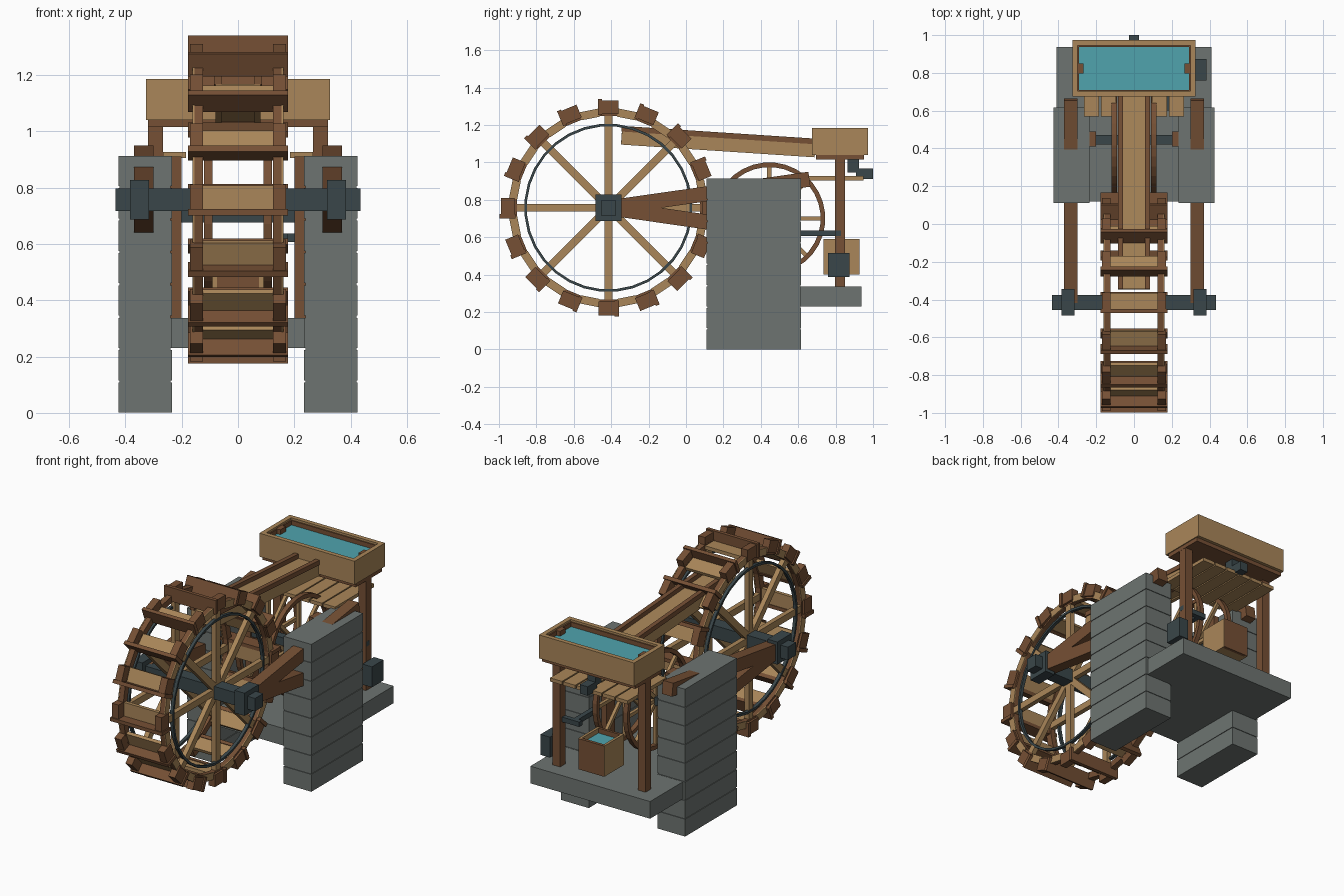
import bpy, bmesh, math
from mathutils import Matrix, Vector

cube = bpy.data.objects.get("Cube")
if cube:
    bpy.data.objects.remove(cube)


def material(name, rgb):
    m = bpy.data.materials.new(name)
    m.use_nodes = True
    m.diffuse_color = (*rgb, 1)
    bsdf = next(n for n in m.node_tree.nodes if n.type == 'BSDF_PRINCIPLED')
    bsdf.inputs["Base Color"].default_value = (*rgb, 1)
    bsdf.inputs["Roughness"].default_value = 0.9
    return m


TAN = material("light wood", (0.40, 0.24, 0.10))
BROWN = material("brown wood", (0.18, 0.08, 0.035))
METAL = material("dark metal", (0.042, 0.062, 0.068))
STONE = material("grey stone", (0.155, 0.175, 0.165))
WATER = material("water", (0.08, 0.37, 0.42))


def finish(name, bm, mat):
    bmesh.ops.recalc_face_normals(bm, faces=bm.faces[:])
    me = bpy.data.meshes.new(name)
    bm.to_mesh(me)
    bm.free()
    me.materials.append(mat)
    ob = bpy.data.objects.new(name, me)
    bpy.context.scene.collection.objects.link(ob)
    return ob


def add_box(bm, centre, size, angle=0):
    """Box turned about the x axis."""
    m = (Matrix.Translation(centre) @ Matrix.Rotation(angle, 4, 'X')
         @ Matrix.Diagonal((*size, 1)))
    bmesh.ops.create_cube(bm, size=1, matrix=m)


def boxes(name, mat, *specs):
    bm = bmesh.new()
    for s in specs:
        add_box(bm, *s)
    return finish(name, bm, mat)


def span(name, mat, x, y, z):
    """Box given by its limits."""
    lim = (x, y, z)
    return boxes(name, mat, ([sum(l) / 2 for l in lim], [l[1] - l[0] for l in lim]))


def beam(name, mat, x, width, start, end, height):
    """Sloping beam in the yz plane from start to end."""
    (y0, z0), (y1, z1) = start, end
    return boxes(name, mat, ((x, (y0 + y1) / 2, (z0 + z1) / 2),
                             (width, math.hypot(y1 - y0, z1 - z0), height),
                             math.atan2(z1 - z0, y1 - y0)))


def ring(name, mat, x, hub, r0, r1, width, n):
    """Flat ring round the x axis."""
    bm = bmesh.new()
    loops = []
    for i in range(n):
        a = 2 * math.pi * (i + 0.5) / n
        d = Vector((0, math.cos(a), math.sin(a)))
        loops.append([bm.verts.new(Vector((x + s * width / 2, *hub)) + d * r)
                      for s, r in ((-1, r0), (1, r0), (1, r1), (-1, r1))])
    for i in range(n):
        p, q = loops[i], loops[(i + 1) % n]
        for k in range(4):
            j = (k + 1) % 4
            bm.faces.new((p[k], p[j], q[j], q[k]))
    return finish(name, bm, mat)


def radial(hub, n, x, r, size, t=0, offset=0):
    """Box specs repeated round a hub, t is the shift along the tangent."""
    out = []
    for i in range(n):
        a = 2 * math.pi * (i + offset) / n
        c, s = math.cos(a), math.sin(a)
        out.append(((x, hub[0] + r * c - t * s, hub[1] + r * s + t * c), size, a))
    return out


SIDES = (("left", 1), ("right", -1))

# Water wheel
HUB = (-0.415, 0.757)
for side, s in SIDES:
    x = s * 0.14
    ring(side + "_wheel_rim", BROWN, x, HUB, 0.492, 0.532, 0.032, 32)
    boxes(side + "_rim_plates", TAN,
          *radial(HUB, 16, s * 0.158, 0.509, (0.006, 0.044, 0.10), offset=0.5))
    boxes(side + "_bucket_ends", BROWN,
          *radial(HUB, 16, s * 0.147, 0.538, (0.045, 0.074, 0.107)))
    boxes(side + "_wheel_spokes", TAN,
          *radial(HUB, 8, x, 0.26, (0.03, 0.47, 0.042)))
    ring(side + "_iron_hoop", METAL, s * 0.15, HUB, 0.436, 0.45, 0.02, 32)
boxes("bucket_soles", TAN, *radial(HUB, 16, 0, 0.511, (0.25, 0.022, 0.10)))
boxes("bucket_paddles", BROWN,
      *radial(HUB, 16, 0, 0.539, (0.355, 0.086, 0.022), t=0.045))

# Wheel axle with bearings
span("wheel_axle", METAL, (-0.435, 0.435), (-0.455, -0.375), (0.717, 0.797))
for side, s in SIDES:
    boxes(side + "_bearing", METAL, ((s * 0.35, *HUB), (0.068, 0.14, 0.14)))
    beam(side + "_upper_arm", BROWN, s * 0.335, 0.07, HUB, (0.66, 0.91), 0.08)
    beam(side + "_lower_arm", BROWN, s * 0.335, 0.07, HUB, (0.40, 0.64), 0.08)

# Stone piers and floor slab
for side, s in SIDES:
    boxes(side + "_stone_pier", STONE,
          *[((s * 0.33, 0.363, 0.054 + i * 0.115), (0.19, 0.505, 0.107)) for i in range(8)])
    boxes(side + "_pier_joints", STONE,
          ((s * 0.33, 0.363, 0.45), (0.182, 0.497, 0.88)))
span("floor_slab", STONE, (-0.41, 0.41), (0.12, 0.937), (0.23, 0.336))

# Inner drive wheel
GEAR = (0.445, 0.70)
for side, s in SIDES:
    ring(side + "_drive_rim", BROWN, s * 0.105, GEAR, 0.275, 0.30, 0.03, 32)
    boxes(side + "_drive_spokes", TAN,
          *radial(GEAR, 8, s * 0.105, 0.14, (0.02, 0.27, 0.022)))
    span(side + "_inner_post", BROWN, sorted((s * 0.2, s * 0.24)), (0.41, 0.49), (0.336, 0.91))
boxes("drive_axle", METAL, ((0, *GEAR), (0.42, 0.05, 0.05)))

# Plank deck
boxes("deck_planks", TAN,
      *[((-0.225 + i * 0.09, 0.76, 0.915), (0.082, 0.38, 0.022)) for i in range(6)])

# Water tank on posts
for side, s in SIDES:
    boxes(side + "_tank_post", BROWN, ((s * 0.293, 0.823, 0.755), (0.052, 0.055, 0.84)))
    span(side + "_tank_side", TAN, sorted((s * 0.298, s * 0.326)), (0.675, 0.973), (1.04, 1.185))
    boxes(side + "_tank_lining", BROWN, ((s * 0.294, 0.824, 1.11), (0.008, 0.25, 0.125)))
for name, y, yl in (("front", 0.689, 0.706), ("back", 0.959, 0.942)):
    boxes(name + "_tank_wall", TAN, ((0, y, 1.1125), (0.60, 0.028, 0.145)))
    boxes(name + "_tank_lining", BROWN, ((0, yl, 1.11), (0.58, 0.008, 0.125)))
span("tank_bottom", TAN, (-0.30, 0.30), (0.70, 0.95), (1.04, 1.06))
span("tank_bearer", BROWN, (-0.32, 0.32), (0.695, 0.953), (1.015, 1.04))
span("tank_water", WATER, (-0.29, 0.29), (0.71, 0.94), (1.06, 1.145))

# Sloping flume
beam("flume_trough", TAN, 0, 0.12, (-0.345, 1.135), (0.69, 1.067), 0.065)
for side, s in SIDES:
    beam(side + "_flume_rail", BROWN, s * 0.072, 0.028, (-0.345, 1.18), (0.69, 1.112), 0.03)
    beam(side + "_flume_board", TAN, s * 0.069, 0.022, (-0.345, 1.13), (0.69, 1.062), 0.07)

# Tap under the tank
span("tap_pipe", METAL, (-0.027, 0.027), (0.863, 0.925), (0.945, 1.015))
span("tap_spout", METAL, (-0.027, 0.027), (0.91, 1.0), (0.912, 0.968))

# Water box
BX, BY, BZ = 0.09, (0.735, 0.925), (0.40, 0.59)
for side, s in SIDES:
    span(side + "_box_side", TAN, sorted((s * BX, s * (BX - 0.016))), BY, BZ)
span("box_front", BROWN, (-0.075, 0.075), (BY[0], BY[0] + 0.016), BZ)
span("box_back", BROWN, (-BX + 0.003, BX - 0.003), (BY[1] - 0.016, BY[1] + 0.003), BZ)
span("box_bottom", TAN, (-0.075, 0.075), (0.75, 0.91), (0.40, 0.42))
span("box_water", WATER, (-0.075, 0.075), (0.75, 0.91), (0.42, 0.56))

# Lever and counterweight
span("lever_shaft", METAL, (0.15, 0.32), (0.80, 0.83), (0.607, 0.637))
span("lever_arm", METAL, (0.175, 0.205), (0.60, 0.83), (0.607, 0.637))
span("counterweight", METAL, (0.32, 0.385), (0.76, 0.873), (0.388, 0.515))
